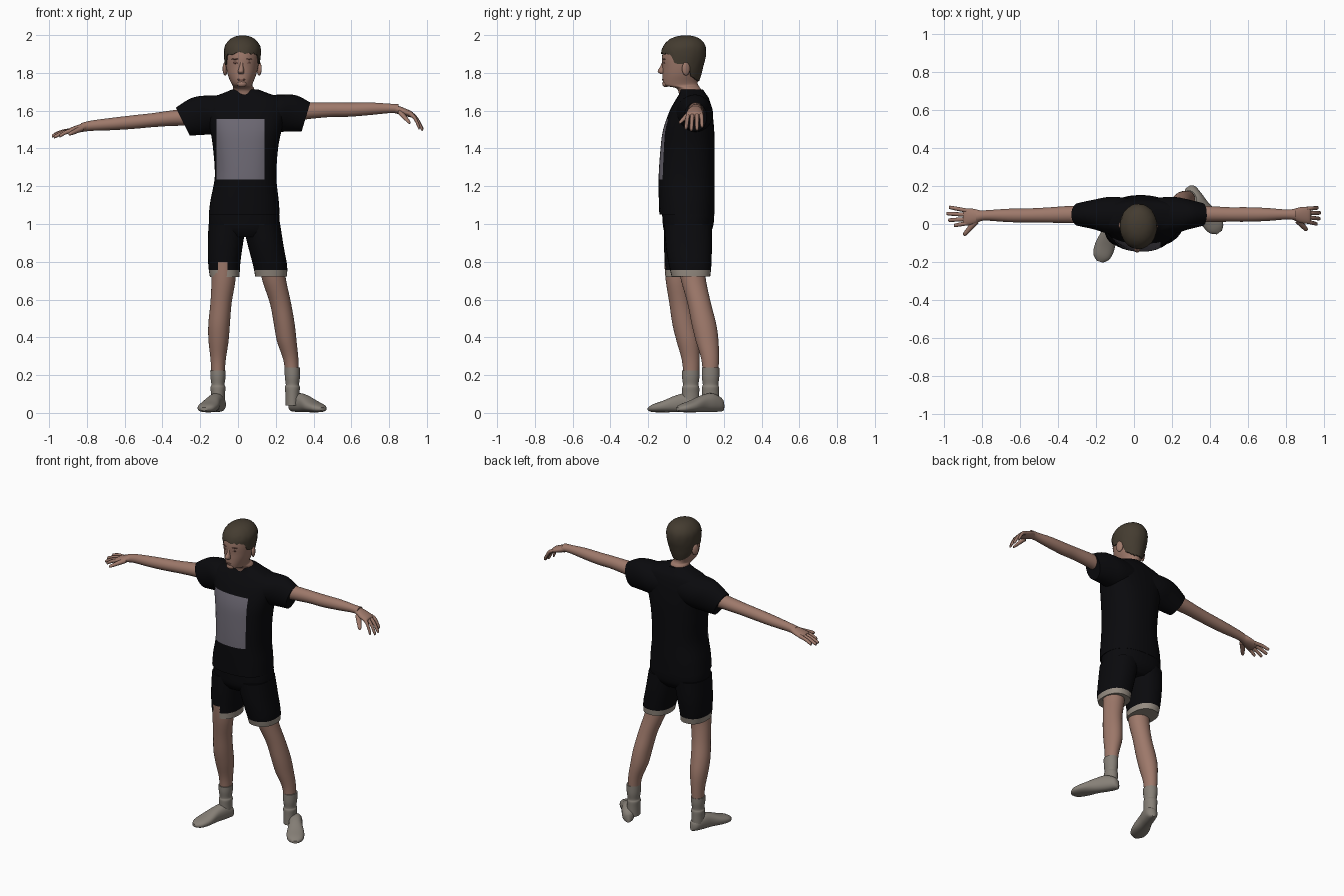
import bpy, bmesh, math, random
from mathutils import Vector

random.seed(3)
cube = bpy.data.objects.get("Cube")
if cube:
    bpy.data.objects.remove(cube, do_unlink=True)

X, Y, Z = Vector((1, 0, 0)), Vector((0, 1, 0)), Vector((0, 0, 1))


def material(name, r, g, b):
    m = bpy.data.materials.new(name)
    m.use_nodes = True
    m.diffuse_color = (r, g, b, 1)
    bsdf = m.node_tree.nodes["Principled BSDF"]
    bsdf.inputs["Base Color"].default_value = (r, g, b, 1)
    bsdf.inputs["Roughness"].default_value = 0.9
    return m


SKIN = material("skin", .34, .19, .145)
SHADE = material("dark skin", .2, .095, .075)
HAIR = material("brown hair", .058, .045, .03)
BLACK = material("black cloth", .003, .003, .004)
PRINT = material("grey print", .15, .138, .17)
SOCK = material("grey sock", .24, .215, .185)
HEM = material("pale hem", .3, .26, .22)


def finish(name, bm, mats, rule=None, angle=50):
    """Turn a bmesh into a smooth object, colouring faces by a rule."""
    bmesh.ops.recalc_face_normals(bm, faces=bm.faces)
    for f in bm.faces:
        f.smooth = True
        if rule:
            f.material_index = rule(f)
    mesh = bpy.data.meshes.new(name)
    bm.to_mesh(mesh)
    bm.free()
    for m in mats:
        mesh.materials.append(m)
    mesh.set_sharp_from_angle(angle=math.radians(angle))
    ob = bpy.data.objects.new(name, mesh)
    bpy.context.collection.objects.link(ob)
    return ob


def spline(rows, sub=4):
    """Smooth curve through rows of any width."""
    out = []
    for i in range(len(rows) - 1):
        p = [rows[max(0, min(len(rows) - 1, i + k))] for k in (-1, 0, 1, 2)]
        for s in range(sub):
            t = s / sub
            out.append([.5 * (2 * b + (c - a) * t + (2 * a - 5 * b + 4 * c - d) * t * t
                              + (3 * b - a - 3 * c + d) * t ** 3) for a, b, c, d in zip(*p)])
    return out + [list(rows[-1])]


def skin_rings(bm, rings):
    vs = [[bm.verts.new(p) for p in r] for r in rings]
    n = len(vs[0])
    for a, b in zip(vs, vs[1:]):
        for i in range(n):
            bm.faces.new((a[i], a[(i + 1) % n], b[(i + 1) % n], b[i]))
    bm.faces.new(vs[0])
    bm.faces.new(vs[-1])


def loft(name, rows, u, v, mats, power=2, n=28, cuts=(), rule=None):
    """Rows are centre x, y, z and the two radii along u and v."""
    def bend(c):
        return math.copysign(abs(c) ** (2 / power), c)
    rings = []
    for x, y, z, ru, rv in spline(rows):
        angles = [math.tau * i / n for i in range(n)]
        rings.append([Vector((x, y, z)) + u * ru * bend(math.cos(a))
                      + v * rv * bend(math.sin(a)) for a in angles])
    bm = bmesh.new()
    skin_rings(bm, rings)
    for co, no in cuts:
        bmesh.ops.bisect_plane(bm, geom=bm.verts[:] + bm.edges[:] + bm.faces[:],
                               plane_co=co, plane_no=no)
    return finish(name, bm, mats, rule)


def blob(name, loc, radii, mat, tilt=0):
    bm = bmesh.new()
    bmesh.ops.create_uvsphere(bm, u_segments=16, v_segments=10, radius=1)
    bmesh.ops.scale(bm, vec=radii, verts=bm.verts)
    ob = finish(name, bm, [mat])
    ob.location, ob.rotation_euler = loc, (0, 0, tilt)


# Shirt body with a printed panel on the chest
def on_print(f):
    c = f.calc_center_median()
    return int(f.normal.y < -.2 and -.115 < c.x < .14 and 1.235 < c.z < 1.555)


loft("shirt_body", [
    (.033, .005, 1.05, .188, .146), (.035, .004, 1.13, .18, .148), (.04, .003, 1.25, .163, .148),
    (.04, .008, 1.4, .172, .143), (.042, .014, 1.5, .19, .135), (.042, .026, 1.6, .215, .112),
    (.042, .035, 1.66, .2, .088), (.04, .035, 1.69, .125, .07), (.038, .03, 1.712, .07, .06)],
    X, Y, [BLACK, PRINT], 2.4, 40,
    [((-.115, 0, 0), X), ((.14, 0, 0), X), ((0, 0, 1.235), Z), ((0, 0, 1.555), Z)], on_print)

# Sleeves
loft("left_sleeve", [
    (.1, .045, 1.59, .09, .09), (.2, .045, 1.585, .098, .1), (.28, .05, 1.585, .08, .096),
    (.36, .05, 1.567, .06, .076)], Y, Vector((.3, 0, 1)), [BLACK])
loft("right_sleeve", [
    (-.02, .045, 1.59, .09, .09), (-.12, .045, 1.58, .098, .1), (-.2, .05, 1.57, .08, .096),
    (-.292, .05, 1.542, .06, .074)], Y, Vector((-.5, 0, 1)), [BLACK])

# Arms
loft("left_arm", [
    (.25, .05, 1.59, .045, .05), (.385, .052, 1.6, .042, .043), (.5, .05, 1.605, .038, .038),
    (.59, .05, 1.605, .038, .037), (.7, .05, 1.61, .034, .033), (.8, .05, 1.612, .026, .025),
    (.85, .05, 1.61, .03, .024)], Y, Z, [SKIN])
loft("right_arm", [
    (-.18, .05, 1.57, .045, .05), (-.33, .05, 1.562, .045, .042), (-.45, .047, 1.55, .04, .037),
    (-.55, .045, 1.54, .037, .036), (-.66, .045, 1.53, .035, .033), (-.78, .045, 1.52, .027, .027),
    (-.83, .04, 1.51, .03, .024)], Y, Z, [SKIN])


# Hands: a palm, four fingers and a thumb
def hand(side, wrist, knuckle, tips, thumb, drop):
    w, k = Vector(wrist), Vector(knuckle)
    mid = (w + k) / 2
    loft(side + "_palm", [(*w, .026, .023), (*mid, .041, .021), (*k, .044, .016),
                          (*(k + (k - w) * .1), .036, .008)], Y, Z, [SKIN])
    for i, tip in enumerate(tips):
        t = Vector(tip)
        root = k + Y * (.034 - .022 * i) - (k - w) * .15
        bend = (root + t) / 2 + Z * drop
        end = t + (bend - t) * .1
        loft(side + "_finger", [(*root, .011, .012), (*bend, .0105, .011),
                                (*end, .009, .009), (*t, .003, .003)], Y,
             Vector((drop * 25 * (1 if k.x > 0 else -1), 0, 1)).normalized(), [SKIN], n=10)
    a, t = Vector(thumb[0]), Vector(thumb[1])
    across = (t - a).cross(Z).normalized()
    loft(side + "_thumb", [(*a, .018, .016), (*((a + t) / 2), .014, .013),
                           (*(t + (a - t) * .1), .01, .009), (*t, .003, .003)],
         across, Z, [SKIN], n=10)


hand("left", (.83, .05, 1.61), (.92, .045, 1.58),
     [(.968, .085, 1.515), (.98, .058, 1.5), (.978, .028, 1.497), (.962, .0, 1.505)],
     [(.86, .02, 1.59), (.91, -.035, 1.535)], .018)
hand("right", (-.8, .043, 1.517), (-.89, .035, 1.492),
     [(-.972, .088, 1.475), (-.985, .055, 1.465), (-.975, .02, 1.46), (-.945, -.008, 1.465)],
     [(-.83, .015, 1.505), (-.895, -.06, 1.475)], .005)

# Shorts: hips and two legs with pale hems
loft("shorts_hips", [
    (.04, .005, .93, .12, .1), (.035, .01, .97, .18, .128), (.033, .012, 1.03, .187, .137),
    (.033, .01, 1.09, .178, .138)], X, Y, [BLACK], 2.4)
for side, rows in (
    ("right", [(-.07, -.004, .72, .079, .104), (-.073, 0, .78, .084, .112),
               (-.068, .006, .88, .092, .122), (-.056, .01, 1.0, .1, .126)]),
    ("left", [(.175, .026, .722, .084, .102), (.17, .022, .78, .09, .112),
              (.148, .015, .88, .094, .122), (.123, .01, 1.0, .1, .126)])):
    loft(side + "_shorts_leg", rows, X, Y, [BLACK, HEM], 2.3, 28, [((0, 0, .757), Z)],
         lambda f: int(f.calc_center_median().z < .757))

# Bare legs
loft("right_leg", [
    (-.075, -.045, .8, .066, .07), (-.077, -.045, .7, .063, .062), (-.09, -.03, .58, .056, .058),
    (-.1, -.01, .47, .057, .062), (-.103, .01, .38, .053, .06), (-.105, .025, .28, .04, .047),
    (-.106, .028, .18, .034, .04)], X, Y, [SKIN])
loft("left_leg", [
    (.175, .025, .8, .066, .07), (.192, .04, .7, .063, .066), (.225, .07, .58, .056, .062),
    (.245, .095, .47, .055, .065), (.258, .112, .38, .052, .06), (.28, .128, .28, .04, .046),
    (.288, .13, .18, .034, .04)], X, Y, [SKIN])


# Socks: a ribbed ankle and a foot lying along its own direction
def sock(side, ankle, heel, toe, top):
    x, y = ankle
    loft(side + "_sock_ankle", [
        (x, y, .04, .036, .045), (x, y, .1, .037, .045), (x, y, .135, .04, .045),
        (x, y, .15, .035, .041), (x, y, .19, .04, .046), (x, y, top, .041, .046)], X, Y, [SOCK])
    h, t = Vector((*heel, 0)), Vector((*toe, 0))
    across = (t - h).cross(Z).normalized()
    shape = [(0, .014, .025, .035), (.07, .034, .038, .045), (.25, .04, .05, .054),
             (.45, .042, .045, .049), (.7, .053, .031, .034), (.9, .045, .021, .025),
             (1, .016, .009, .02)]
    loft(side + "_sock_foot", [(*(h.lerp(t, s) + Z * z), w, tall) for s, w, tall, z in shape],
         across, Z, [SOCK], 2.3)


sock("right", (-.106, .025), (-.09, .072), (-.18, -.198), .225)
sock("left", (.288, .13), (.283, .195), (.448, -.045), .24)

# Head and neck
HEAD = [
    (.035, .028, 1.66, .06, .065), (.03, .016, 1.715, .056, .062), (.024, -.022, 1.732, .052, .088),
    (.021, -.03, 1.752, .06, .092), (.021, -.025, 1.79, .075, .099), (.022, -.02, 1.83, .084, .104),
    (.023, -.015, 1.88, .09, .112), (.024, -.01, 1.93, .09, .108), (.024, -.006, 1.965, .07, .086),
    (.024, -.003, 1.985, .042, .052), (.024, -.002, 1.993, .008, .01)]
loft("head", HEAD, X, Y, [SKIN], n=36)


def interpolate(table, key, column):
    for a, b in zip(table, table[1:]):
        if a[column] <= key <= b[column]:
            t = (key - a[column]) / max(b[column] - a[column], 1e-6)
            return [p + (q - p) * t for p, q in zip(a, b)]
    return table[-1]


# Hair: a shell over the skull, cropped along a hairline that varies around the head
HAIRLINE = [(-1, 1.755), (-.55, 1.775), (-.2, 1.85), (.1, 1.85), (.35, 1.845), (.55, 1.895), (1, 1.905)]
skull, columns, levels = spline(HEAD), 48, 14
rings = [[] for _ in range(levels + 2)]
for i in range(columns):
    a = math.tau * i / columns
    low = interpolate(HAIRLINE, -math.sin(a), 0)[1] + random.uniform(-.006, .006)
    for k in range(levels + 2):
        s = math.sin(max(k - 1, 0) / levels * math.pi / 2)
        z = low + (1.992 - low) * s
        x, y, _, rx, ry = interpolate(skull, z, 2)
        grow = .97 if k == 0 else 1.07 + random.uniform(-.012, .012)
        rings[k].append((x + rx * grow * math.cos(a), y + ry * grow * math.sin(a), z + .006 * s))
bm = bmesh.new()
skin_rings(bm, rings)
bm.faces.ensure_lookup_table()
bmesh.ops.delete(bm, geom=[bm.faces[-2]], context="FACES_ONLY")
finish("hair", bm, [HAIR])

# Face
loft("nose", [(.02, -.118, 1.86, .007, .008), (.018, -.122, 1.835, .01, .014),
              (.016, -.126, 1.808, .017, .025), (.016, -.122, 1.795, .013, .014)],
     X, Y, [SKIN], n=14)
blob("chin", (.02, -.108, 1.742), (.026, .018, .018), SKIN)
blob("mouth", (.017, -.122, 1.764), (.022, .005, .005), SHADE)
for side, s in (("left", 1), ("right", -1)):
    blob(side + "_eye", (.02 + s * .034, -.1155, 1.853), (.014, .004, .005), SHADE, s * .35)
    blob(side + "_brow", (.02 + s * .036, -.1165, 1.873), (.019, .005, .004), SHADE, s * .35)
    blob(side + "_ear", (.022 + s * .09, .0, 1.822), (.011, .023, .036), SKIN, s * .4)
